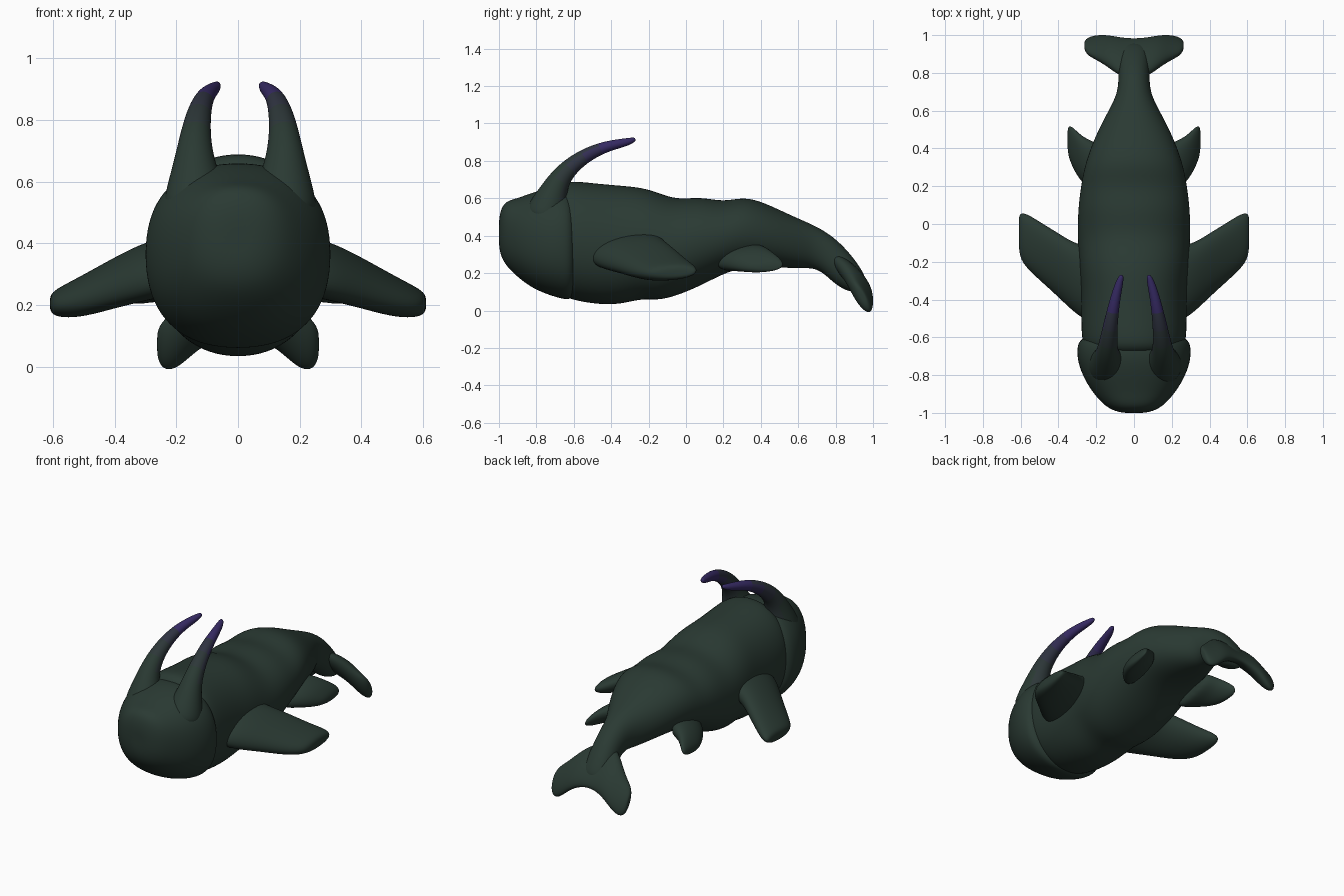
import bpy
import bmesh
import math
from mathutils import Vector

SIDES = 20

default_cube = bpy.data.objects.get("Cube")
if default_cube:
    bpy.data.objects.remove(default_cube, do_unlink=True)


def make_material(name, colour):
    material = bpy.data.materials.new(name)
    material.use_nodes = True
    rgba = (*colour, 1.0)
    material.diffuse_color = rgba
    material.node_tree.nodes["Principled BSDF"].inputs["Base Color"].default_value = rgba
    return material


skin = make_material("dark green skin", (.023, .042, .033))
horn_grey = make_material("green grey horn", (.026, .038, .040))
horn_slate = make_material("slate blue horn", (.029, .034, .054))
horn_violet = make_material("dusky violet horn", (.033, .027, .088))
horn_tip = make_material("deep violet horn tip", (.038, .024, .130))


def loft(name, sections, roundness=2.0, sides=SIDES):
    """Skin rings given as (centre, half width axis, half height axis)."""
    bm = bmesh.new()
    rings = []
    for centre, across, upward in sections:
        ring = []
        for i in range(sides):
            angle = math.tau * i / sides
            c, s = math.cos(angle), math.sin(angle)
            u = math.copysign(abs(c) ** (2 / roundness), c)
            v = math.copysign(abs(s) ** (2 / roundness), s)
            ring.append(bm.verts.new(centre + across * u + upward * v))
        rings.append(ring)
    for first, second in zip(rings, rings[1:]):
        for i in range(sides):
            j = (i + 1) % sides
            bm.faces.new((first[i], first[j], second[j], second[i]))
    for ring, section in ((rings[0], sections[0]), (rings[-1], sections[-1])):
        pole = bm.verts.new(section[0])
        for i in range(sides):
            bm.faces.new((ring[i], ring[(i + 1) % sides], pole))
    bmesh.ops.recalc_face_normals(bm, faces=bm.faces)
    for face in bm.faces:
        face.smooth = True
    mesh = bpy.data.meshes.new(name)
    bm.to_mesh(mesh)
    bm.free()
    mesh.materials.append(skin)
    part = bpy.data.objects.new(name, mesh)
    bpy.context.collection.objects.link(part)
    smooth = part.modifiers.new("smooth form", "SUBSURF")
    smooth.levels = smooth.render_levels = 2
    return part


def trunk(name, table, roundness):
    """Rows are y, top, bottom, half width and how far the bottom leans forward."""
    sections = []
    for y, top, bottom, width, lean in table:
        high, low = Vector((0, y, top)), Vector((0, y - lean, bottom))
        sections.append(((high + low) / 2, Vector((width, 0, 0)), (high - low) / 2))
    return loft(name, sections, roundness)


def fin(name, side, table):
    """Rows are span x, leading y, trailing y, centre z, half thickness, rear lift."""
    sections = []
    for x, lead, trail, z, thick, lift in table:
        sections.append((Vector((side * x, (lead + trail) / 2, z)),
                         Vector((0, (trail - lead) / 2, lift)),
                         Vector((0, 0, thick))))
    return loft(name, sections, 2.2, 16)


# Body tapering into the drooping tail stem
trunk("body", [
    (-.70, .62, .14, .20, 0),
    (-.66, .688, .075, .265, 0),
    (-.60, .697, .05, .282, 0),
    (-.47, .682, .028, .283, 0),
    (-.35, .672, .028, .283, 0),
    (-.24, .662, .06, .292, 0),
    (-.15, .635, .05, .298, 0),
    (-.05, .595, .075, .303, 0),
    (.08, .612, .13, .30, 0),
    (.20, .582, .195, .285, 0),
    (.31, .612, .23, .264, 0),
    (.42, .578, .232, .226, 0),
    (.52, .53, .228, .180, 0),
    (.62, .485, .222, .128, .01),
    (.70, .45, .228, .092, .03),
    (.79, .395, .205, .082, .06),
    (.87, .315, .145, .084, .08),
    (.93, .235, .105, .085, .075),
    (.965, .17, .095, .07, .055),
], 2.15)

# Blunt helmet-like head overlapping the shoulders
trunk("head", [
    (-1.0, .49, .34, .06, 0),
    (-.988, .55, .285, .11, 0),
    (-.96, .588, .235, .16, 0),
    (-.90, .603, .175, .215, 0),
    (-.82, .634, .115, .268, 0),
    (-.73, .662, .078, .302, 0),
    (-.66, .665, .058, .306, 0),
    (-.615, .65, .053, .294, 0),
    (-.585, .58, .10, .24, 0),
], 2.35)

# Tail fluke swept across both sides, tips drooping
half_fluke = [
    (0, .76, .31, .98, .11, .04),
    (.08, .79, .29, .985, .09, .05),
    (.14, .84, .245, .994, .05, .05),
    (.20, .88, .185, .99, -.01, .044),
    (.245, .90, .15, .98, -.012, .032),
    (.262, .925, .115, .965, .03, .016),
]
fluke_rows = [(-row[0], *row[1:]) for row in reversed(half_fluke[1:])] + half_fluke
fluke_sections = []
for x, lead_y, lead_z, trail_y, trail_z, thick in fluke_rows:
    lead, trail = Vector((x, lead_y, lead_z)), Vector((x, trail_y, trail_z))
    chord = (trail - lead) / 2
    normal = chord.cross(Vector((-1, 0, 0))).normalized()
    fluke_sections.append(((lead + trail) / 2, chord, normal * thick))
loft("tail_fluke", fluke_sections, 2.0, 16)

# Paired fins and horns
for label, side in (("left", 1), ("right", -1)):
    fin(label + "_front_fin", side, [
        (.20, -.54, -.11, .33, .09, .035),
        (.30, -.49, -.11, .31, .09, .035),
        (.40, -.39, -.045, .272, .08, .025),
        (.50, -.30, .015, .23, .068, .015),
        (.57, -.235, .06, .21, .052, .01),
        (.605, -.18, .06, .205, .036, .005),
        (.61, -.11, .03, .205, .014, 0),
    ])
    fin(label + "_rear_fin", side, [
        (.18, .14, .43, .285, .07, .03),
        (.25, .19, .45, .28, .064, .025),
        (.30, .25, .49, .262, .055, .015),
        (.33, .31, .52, .245, .042, .01),
        (.348, .36, .52, .235, .026, .005),
        (.352, .41, .49, .23, .01, 0),
    ])

    # Horn path rows are x, y, z and radius, flaring into the head
    path = [
        (.140, -.76, .48, .12),
        (.144, -.735, .56, .104),
        (.147, -.71, .63, .080),
        (.147, -.68, .695, .062),
        (.143, -.63, .76, .050),
        (.133, -.55, .822, .041),
        (.118, -.46, .866, .033),
        (.102, -.38, .888, .027),
        (.082, -.305, .903, .021),
        (.071, -.272, .916, .011),
    ]
    points = [Vector((side * x + .006, y, z)) for x, y, z, radius in path]
    horn_sections = []
    for i, point in enumerate(points):
        along = points[min(i + 1, len(points) - 1)] - points[max(i - 1, 0)]
        across = Vector((1, 0, 0)) - along * (along.x / along.length_squared)
        across.normalize()
        upward = along.normalized().cross(across)
        horn_sections.append((point, across * path[i][3], upward * path[i][3]))
    horn = loft(label + "_horn", horn_sections, 2.0, 12)

    # Horn colour deepens toward the tip
    for material in (horn_grey, horn_slate, horn_violet, horn_tip):
        horn.data.materials.append(material)
    for face in horn.data.polygons:
        y = face.center.y
        face.material_index = sum(y > limit for limit in (-.67, -.60, -.51, -.43))
